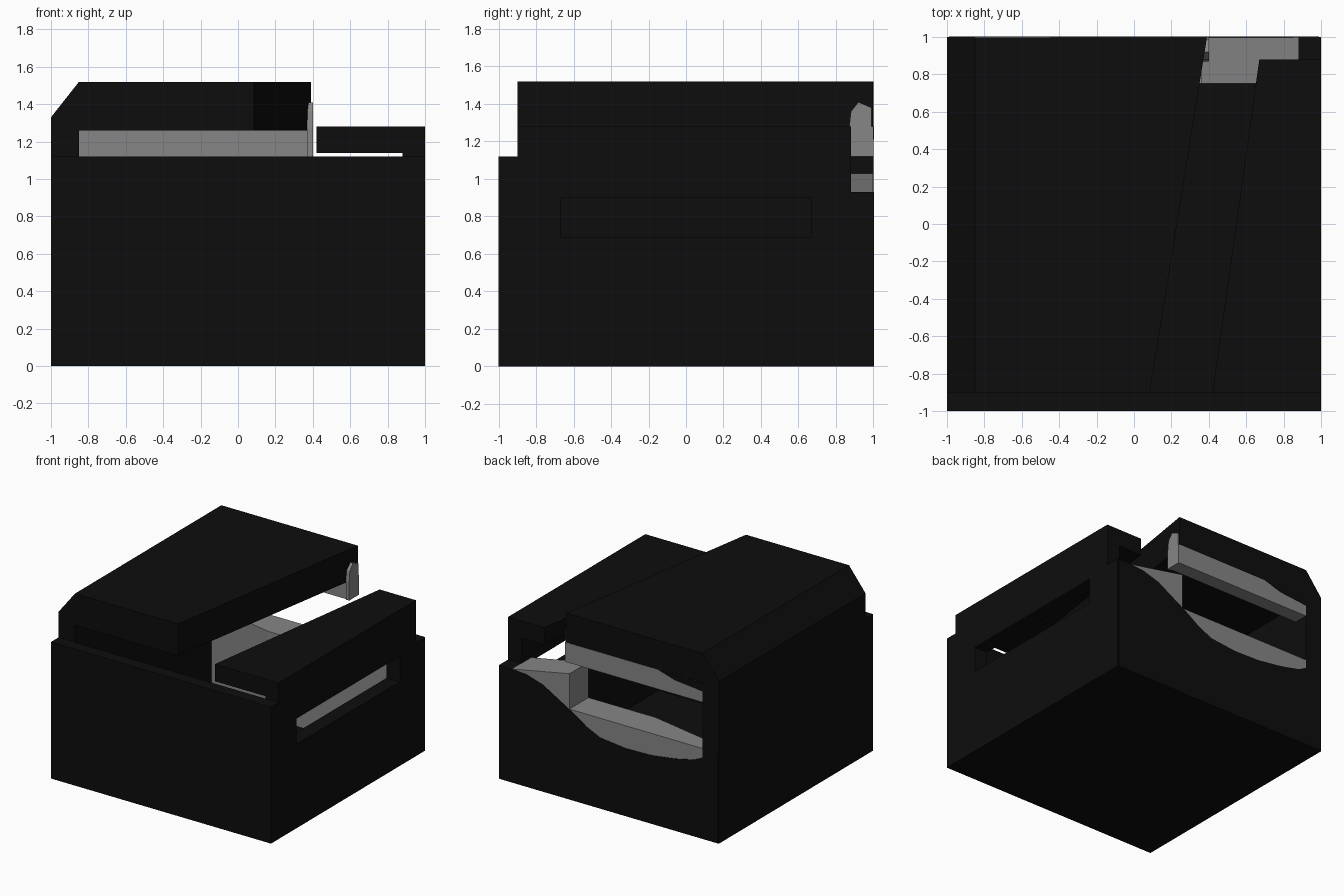
import bpy, bmesh
from mathutils import Vector

if "Cube" in bpy.data.objects:
    bpy.data.objects.remove(bpy.data.objects["Cube"])


def material(name, v):
    m = bpy.data.materials.new(name)
    m.diffuse_color = (v, v, v, 1)
    m.use_nodes = True
    m.node_tree.nodes["Principled BSDF"].inputs["Base Color"].default_value = m.diffuse_color
    return m


BLACK = material("matte black", 0.004)
GRAY = material("mid gray", 0.24)


def prism(name, pts, axis, lo, hi, mat):
    """Extrude a 2D outline along an axis: x takes (y,z), y takes (x,z), z takes (x,y)."""
    def place(p, t):
        a, b = p
        return {"x": (t, a, b), "y": (a, t, b), "z": (a, b, t)}[axis]
    bm = bmesh.new()
    base = bm.faces.new([bm.verts.new(place(p, lo)) for p in pts])
    ext = bmesh.ops.extrude_face_region(bm, geom=[base])
    moved = [v for v in ext["geom"] if isinstance(v, bmesh.types.BMVert)]
    shift = Vector(place((0, 0), hi - lo))
    bmesh.ops.translate(bm, verts=moved, vec=shift)
    bmesh.ops.recalc_face_normals(bm, faces=bm.faces)
    mesh = bpy.data.meshes.new(name)
    bm.to_mesh(mesh)
    bm.free()
    ob = bpy.data.objects.new(name, mesh)
    bpy.context.collection.objects.link(ob)
    mesh.materials.append(mat)
    return ob


def rect(a0, b0, a1, b1):
    return [(a0, b0), (a1, b0), (a1, b1), (a0, b1)]


# Hollow lower case: floor, front wall, chamfered left wall
prism("floor", rect(-0.85, -0.9, 0.88, 1), "z", 0, 0.03, BLACK)
prism("front_wall", rect(-1, 0, 1, 1.12), "y", -1, -0.9, BLACK)
prism("left_wall", [(-1, 0), (-0.85, 0), (-0.85, 1.52), (-1, 1.33)], "y", -0.9, 1, BLACK)

# Right wall, stepped at the back, with a long handle slot
right = prism("right_wall", [(-0.9, 0), (1, 0), (1, 0.93), (0.88, 0.93), (0.88, 1.28),
                             (-0.9, 1.28)], "x", 0.88, 1, BLACK)
cutter = prism("slot_cutter", rect(-0.67, 0.69, 0.67, 0.9), "x", 0.7, 1.2, BLACK)
cutter.hide_render = True
cutter.hide_set(True)
mod = right.modifiers.new("slot", "BOOLEAN")
mod.operation = "DIFFERENCE"
mod.solver = "EXACT"
mod.object = cutter
bpy.context.view_layer.objects.active = right
right.select_set(True)
bpy.ops.object.modifier_apply(modifier="slot")
bpy.data.objects.remove(cutter)

# Top covers either side of the slanted channel
prism("left_cover", [(-0.85, -0.9), (0.085, -0.9), (0.39, 0.998), (-0.85, 0.998)],
      "z", 1.26, 1.52, BLACK)
prism("right_cover", [(0.42, -0.9), (0.88, -0.9), (0.88, 0.88), (0.67, 0.88)],
      "z", 1.14, 1.28, BLACK)

# Gray back wall: low tray sill and a raised sloping ledge
prism("back_sill", [(-0.85, 0.87), (-0.25, 0.75), (0.36, 0.75), (0.36, 0.998), (-0.85, 0.998)],
      "z", 0.03, 0.74, GRAY)
prism("back_ledge", [(0.36, 0.03), (0.88, 0.03), (0.88, 0.93), (0.36, 1.03)],
      "y", 0.75, 0.998, GRAY)

# Gray bar above the rear opening, with its raised end
prism("rear_bar", rect(-0.85, 1.12, 0.4, 1.28), "y", 0.88, 1, GRAY)
prism("rear_bar_end", [(0.87, 1.12), (0.99, 1.12), (0.99, 1.38), (0.92, 1.41), (0.88, 1.36),
                       (0.87, 1.27)], "x", 0.37, 0.4, GRAY)

# Black painted areas on the back, with curved edges
prism("back_panel", [(-0.99, 0), (0.99, 0), (0.99, 0.93), (0.88, 0.93), (0.75, 0.92),
                     (0.6, 0.875), (0.47, 0.8), (0.33, 0.72), (0.2, 0.635), (0.08, 0.58),
                     (-0.15, 0.555), (-0.38, 0.56), (-0.6, 0.59), (-0.78, 0.63),
                     (-0.87, 0.68), (-0.99, 0.74)], "y", 0.995, 1.003, BLACK)
prism("bar_corner", [(-0.86, 1.21), (-0.6, 1.235), (-0.45, 1.28), (-0.86, 1.28)],
      "y", 0.995, 1.003, BLACK)
